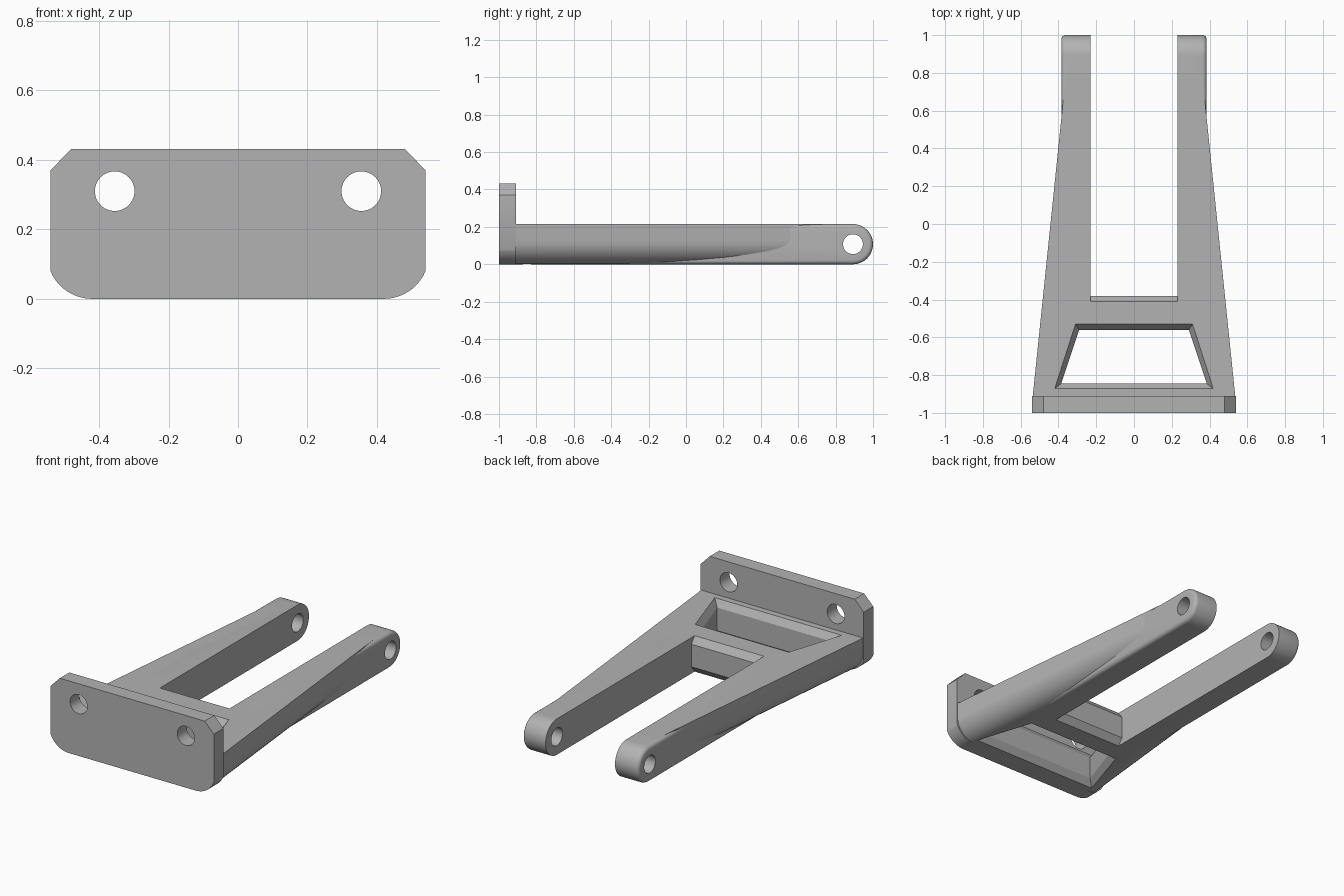
import bpy, bmesh, math
from mathutils import Matrix

if "Cube" in bpy.data.objects:
    bpy.data.objects.remove(bpy.data.objects["Cube"])

GREY = (0.45, 0.45, 0.45, 1)
grey = bpy.data.materials.new("plain grey")
grey.use_nodes = True
grey.diffuse_color = GREY
grey.node_tree.nodes["Principled BSDF"].inputs["Base Color"].default_value = GREY

H = 0.215        # height of the arms
INNER = 0.23     # inner face of the arms
R = H / 2        # radius of the arm ends
PIVOT_Y = 1 - R


def finish(name, bm):
    bmesh.ops.recalc_face_normals(bm, faces=bm.faces)
    mesh = bpy.data.meshes.new(name)
    bm.to_mesh(mesh)
    bm.free()
    mesh.materials.append(grey)
    obj = bpy.data.objects.new(name, mesh)
    bpy.context.collection.objects.link(obj)
    return obj


def loft(loops):
    """Closed solid through loops of equal length."""
    bm = bmesh.new()
    rings = [[bm.verts.new(p) for p in loop] for loop in loops]
    bm.faces.new(rings[0])
    bm.faces.new(rings[-1])
    n = len(rings[0])
    for a, b in zip(rings, rings[1:]):
        for i in range(n):
            j = (i + 1) % n
            bm.faces.new((a[i], a[j], b[j], b[i]))
    bmesh.ops.recalc_face_normals(bm, faces=bm.faces)
    return bm


def round_edges(bm, test, radius, segments):
    edges = [e for e in bm.edges if all(test(v.co) for v in e.verts)]
    bmesh.ops.bevel(bm, geom=edges, offset=radius, segments=segments,
                    profile=0.5, affect='EDGES', clamp_overlap=False)


def cut(obj, cutter):
    cutter.hide_render = True
    cutter.hide_set(True)
    mod = obj.modifiers.new("cut", 'BOOLEAN')
    mod.operation = 'DIFFERENCE'
    mod.solver = 'EXACT'
    mod.object = cutter


def hole(name, centre, axis, radius, length):
    bm = bmesh.new()
    bmesh.ops.create_cone(bm, cap_ends=True, segments=48, radius1=radius,
                          radius2=radius, depth=length,
                          matrix=Matrix.Translation(centre) @ Matrix.Rotation(math.pi / 2, 4, axis))
    return finish(name, bm)


def smooth(obj):
    bpy.ops.object.select_all(action='DESELECT')
    obj.select_set(True)
    bpy.context.view_layer.objects.active = obj
    bpy.ops.object.shade_smooth_by_angle(angle=math.radians(30))


def mirrored(points):
    return points + [(-x, y) for x, y in reversed(points)]


# Mounting plate: chamfered top corners, rounded bottom corners
start = math.asin(0.05 / 0.13)
arc = [(0.42 + 0.13 * math.sin(a), 0.13 - 0.13 * math.cos(a))
       for a in [(math.pi / 2 - start) * i / 10 for i in range(11)]]
outline = mirrored(arc + [(0.54, 0.37), (0.48, 0.432)])
plate = finish("mounting_plate", loft([[(x, y, z) for x, z in outline] for y in (-1, -0.91)]))
for side, x in (("left", 0.355), ("right", -0.355)):
    cut(plate, hole(side + "_bolt_cutter", (x, -0.95, 0.31), 'X', 0.057, 0.3))

# Tapered forked body with rounded lower outer edges
fork = mirrored([(0.538, -0.93), (0.36, 0.8), (INNER, 0.8), (INNER, -0.41)])
bm = loft([[(x, y, z) for x, y in fork] for z in (0, H)])
round_edges(bm, lambda c: c.z < 0.01 and c.x > 0.3, 0.125, 10)
round_edges(bm, lambda c: c.z < 0.01 and c.x < -0.3, 0.125, 10)
body = finish("forked_body", bm)

# Window through the body, chamfered above and below
wide = mirrored([(0.42, -0.872), (0.31, -0.53)])
narrow = mirrored([(0.385, -0.845), (0.29, -0.56)])
levels = [(-0.02, wide), (0, wide), (0.04, narrow), (H - 0.04, narrow), (H, wide), (H + 0.02, wide)]
cut(body, finish("window_cutter", loft([[(x, y, z) for x, y in ring] for z, ring in levels])))

# Chamfered nose of the cross bar between the arms
nose = [(-0.45, 0), (-0.41, 0), (-0.38, 0.04), (-0.38, H - 0.04), (-0.41, H), (-0.45, H)]
finish("cross_bar", loft([[(x, y, z) for y, z in nose] for x in (-INNER, INNER)]))

# Rounded arm ends with pivot holes
tip = [(-0.3, H), (-0.3, 0)]
tip += [(PIVOT_Y + R * math.cos(a), R + R * math.sin(a))
        for a in [math.pi * (i / 24 - 0.5) for i in range(25)]]
bm = loft([[(x, y, z) for y, z in tip] for x in (INNER, 0.385)])
round_edges(bm, lambda c: c.x > 0.3 and c.y > -0.4, 0.022, 4)
arm_ends = finish("arm_ends", bm)
cut(arm_ends, hole("pivot_cutter", (0.3, PIVOT_Y, R), 'Y', 0.053, 0.4))
arm_ends.modifiers.new("mirror", 'MIRROR')

for part in (plate, body, arm_ends):
    smooth(part)
